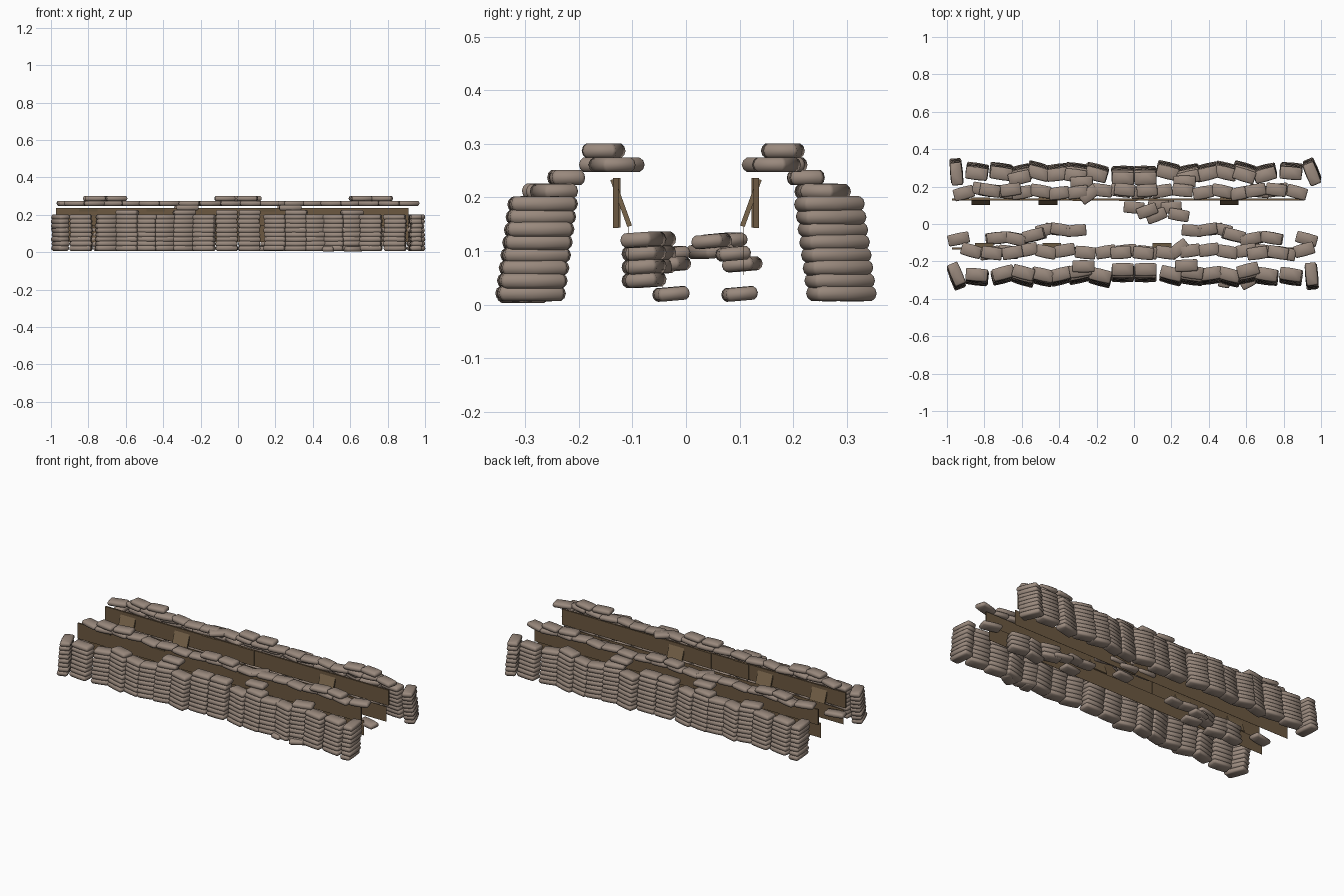
import bpy, bmesh, math, random
from mathutils import Matrix, Vector

if "Cube" in bpy.data.objects:
    bpy.data.objects.remove(bpy.data.objects["Cube"])

random.seed(4)


def material(name, rgb):
    m = bpy.data.materials.new(name)
    m.diffuse_color = (*rgb, 1)
    m.use_nodes = True
    m.node_tree.nodes["Principled BSDF"].inputs["Base Color"].default_value = m.diffuse_color
    return m


SACK = material("sack cloth", (0.32, 0.25, 0.205))
WOOD = material("dark wood", (0.15, 0.098, 0.052))
WOOD2 = material("light wood", (0.19, 0.13, 0.07))


# Pillow-shaped bag: stacked rounded rectangles, closed top and bottom
def add_bag(bm, x, y, z, rot=0, l=0.12, w=0.08, h=0.028, tilt=0):
    mat = (Matrix.Translation((x, y, z)) @ Matrix.Rotation(math.radians(rot), 4, 'Z')
           @ Matrix.Rotation(math.radians(tilt), 4, 'X'))
    rings = []
    for lz, inset in ((-0.5, 0.007), (-0.3, 0.002), (0, 0), (0.3, 0.002), (0.5, 0.007)):
        a, b, c = l / 2 - inset, w / 2 - inset, 0.005
        pts = [(a, -b + c), (a, b - c), (a - c, b), (0, b + 0.002), (c - a, b), (-a, b - c),
               (-a, c - b), (c - a, -b), (0, -b - 0.002), (a - c, -b)]
        rings.append([bm.verts.new(mat @ Vector((p, q, lz * h))) for p, q in pts])
    for r, s in zip(rings, rings[1:]):
        for i in range(10):
            j = (i + 1) % 10
            bm.faces.new((r[i], r[j], s[j], s[i]))
    bm.faces.new(rings[0][::-1])
    bm.faces.new(rings[-1])


def finish(bm, name, mat, smooth=True):
    me = bpy.data.meshes.new(name)
    bm.to_mesh(me)
    bm.free()
    ob = bpy.data.objects.new(name, me)
    bpy.context.collection.objects.link(ob)
    me.materials.append(mat)
    if smooth:
        bpy.context.view_layer.objects.active = ob
        ob.select_set(True)
        bpy.ops.object.shade_smooth_by_angle(angle=math.radians(50))
        ob.select_set(False)


# Outer wall columns: x, y, rotation, layers (second wall is turned half round)
COLUMNS = [(-0.95, .278, 95, 8), (-.84, .28, -8, 8), (-.71, .28, -8, 8), (-.61, .268, 14, 9),
           (-.51, .282, -16, 8), (-.41, .275, 8, 8), (-.31, .28, -8, 9), (-.2, .275, -16, 8),
           (-.06, .265, 0, 9), (.06, .265, 0, 9), (.18, .285, -14, 8), (.29, .27, 12, 9),
           (.39, .278, 14, 8), (.49, .282, -14, 8), (.59, .282, -16, 9), (.7, .272, 14, 8),
           (.84, .282, -6, 8), (.95, .278, 112, 8)]
CAPS = [(-.28, .222, 3), (.27, .226, 0)]
PITCH = 0.0238


def outer_wall(name, s):
    bm = bmesh.new()
    for x, y, r, n in COLUMNS:
        end = abs(x) > .9
        for k in range(n):
            lean = 0.012 - 0.0032 * k
            if k == 8:
                lean -= 0.008
            add_bag(bm, s * (x + random.uniform(-.003, .003)), s * (y + lean),
                    0.021 + PITCH * k, r + random.uniform(-1.5, 1.5),
                    0.122 if end else 0.117, 0.06 if end else 0.066, tilt=s * random.uniform(-2, 2))
    for x, y, r in CAPS:
        add_bag(bm, s * x, s * y, 0.237, r, w=0.062)
    finish(bm, name, SACK)


outer_wall("back_sandbag_wall", 1)
outer_wall("front_sandbag_wall", -1)

# Rim bags lying along the trench edge: x, y, rotation
RIM = [(-.91, .165, 15), (-.81, .185, -12), (-.7, .172, -8), (-.6, .168, 10), (-.5, .176, -10),
       (-.4, .165, 8), (-.3, .17, 8), (-.24, .16, 38), (-.17, .18, -8), (-.07, .178, -8),
       (.04, .17, 6), (.15, .176, 10), (.26, .18, -6), (.37, .168, 10), (.47, .176, -12),
       (.57, .165, 12), (.67, .176, -8), (.77, .182, 10), (.87, .17, -16)]
RIM_TOP = [(-.77, .18, -10), (-.66, .183, 8), (-.05, .183, -6), (.07, .18, 4),
           (.65, .18, 10), (.76, .183, -8)]


def rim(name, s):
    bm = bmesh.new()
    off = 0 if s > 0 else 0.027
    for rows, z in ((RIM, .261), (RIM_TOP, .287)):
        for x, y, r in rows:
            add_bag(bm, s * x, s * y + off, z, r, 0.11, 0.064, 0.027)
    finish(bm, name, SACK)


rim("back_rim_bags", 1)
rim("front_rim_bags", -1)

# Loose piles inside the trench: x, y, bottom layer, top layer, rotation
PILES = [(-.93, -.08, 3, 3, 12), (.93, -.08, 3, 3, -15), (-.73, -.075, 0, 3, 6),
         (-.63, -.08, 0, 3, -12), (-.53, -.06, 1, 3, 14), (.53, -.06, 1, 3, -14),
         (.63, -.08, 0, 3, 12), (.73, -.075, 0, 3, -10)]
bm = bmesh.new()
for x, y, a, b, r in PILES:
    for k in range(a, b + 1):
        add_bag(bm, x + random.uniform(-.01, .01), y, .046 + .025 * k, r, .115, .06, .027, 4)
for s in (-1, 1):
    for x, y, z, r in ((.31, -.035, .095, -5), (.39, -.03, .095, 10), (.47, -.03, .075, -12),
                       (.42, -.028, .02, 6)):
        add_bag(bm, s * x, y, z, s * r, .11, .06, .025, 5)
finish(bm, "front_trench_piles", SACK)

bm = bmesh.new()
for x, y, z, r in ((0, .088, .095, -4), (.07, .07, .12, 20), (.13, .105, .075, -10),
                   (.2, .088, .095, 4), (.12, .045, .1, 22), (.24, .048, .118, -10),
                   (.16, .1, .02, 5)):
    add_bag(bm, x, y, z, r, .11, .06, .025, 5)
finish(bm, "back_trench_pile", SACK)

# Fallen bags in front of the wall
bm = bmesh.new()
add_bag(bm, .485, -.30, .016, 80, .08, .06, .026)
add_bag(bm, .615, -.305, .016, 30, .1, .06, .026)
finish(bm, "fallen_bags", SACK)


def add_board(bm, x, y, z, l, t, h, tilt=0):
    mat = (Matrix.Translation((x, y, z)) @ Matrix.Rotation(tilt, 4, 'X')
           @ Matrix.Diagonal((l, t, h, 1)))
    bmesh.ops.create_cube(bm, size=1, matrix=mat)


# Long upper boards, thin lower boards and short leaning planks
for name, s, xs in (("back", 1, (-.82, -.46, .51)), ("front", -1, (-.8, -.44, .15))):
    bm = bmesh.new()
    add_board(bm, -.03, s * .131, .19, 1.885, .01, .093)
    for x in (-.28, -.03):
        add_board(bm, x, s * .125, .19, .1, .006, .092)
    finish(bm, name + "_upper_board", WOOD, False)
    bm = bmesh.new()
    add_board(bm, -.03, s * .107, .1, 1.885, .001, .09)
    finish(bm, name + "_lower_board", WOOD, False)
    bm = bmesh.new()
    for x in xs:
        add_board(bm, x, s * .121, .19, .1, .009, .093, -s * math.radians(20))
    finish(bm, name + "_leaning_planks", WOOD2, False)
